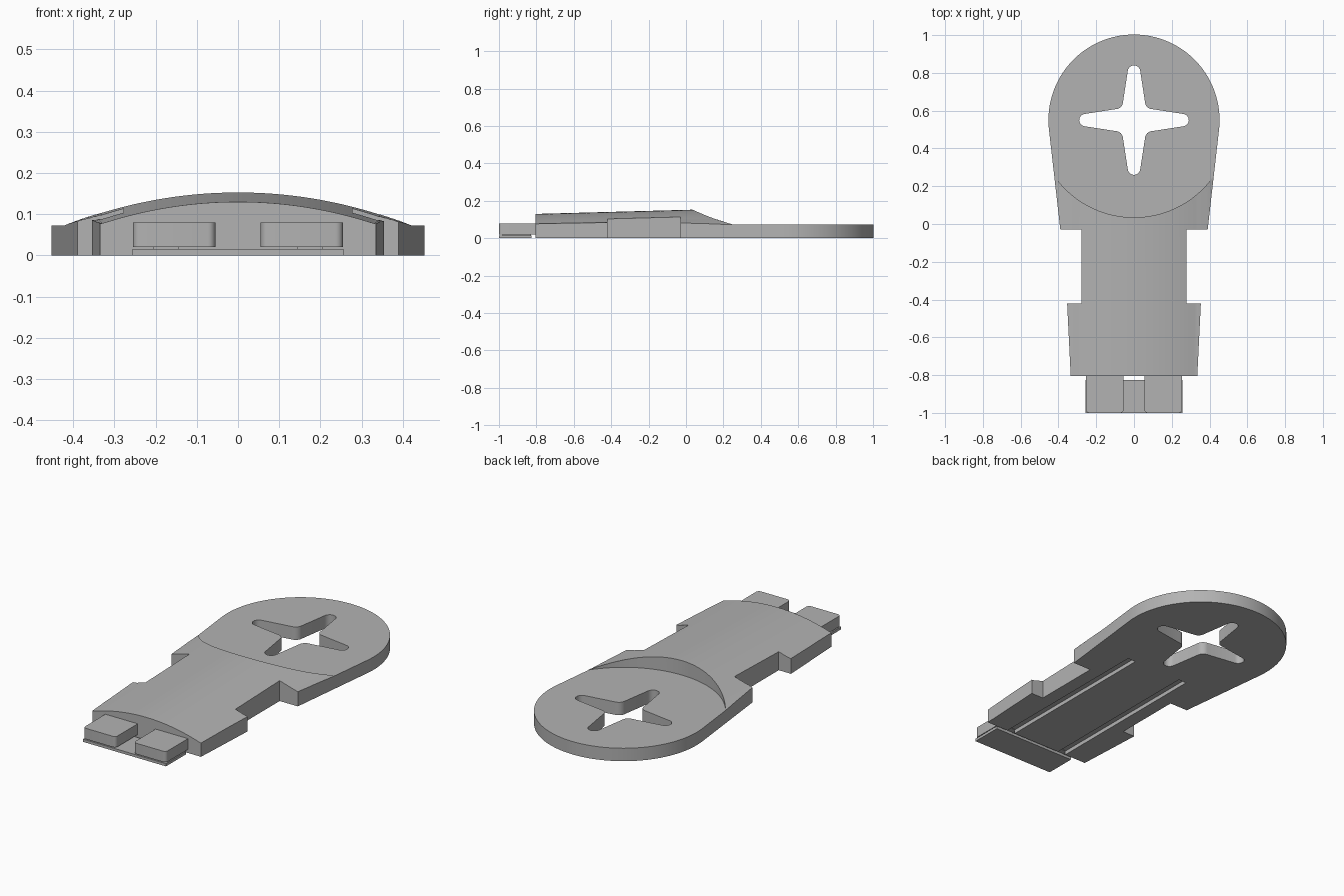
import bpy, bmesh
from math import sin, cos, radians, sqrt

if "Cube" in bpy.data.objects:
    bpy.data.objects.remove(bpy.data.objects["Cube"])

grey = bpy.data.materials.new("plain grey")
grey.use_nodes = True
colour = (0.45, 0.45, 0.45, 1)
grey.diffuse_color = colour
grey.node_tree.nodes["Principled BSDF"].inputs["Base Color"].default_value = colour

HEAD_Y, HEAD_R, HEAD_Z = 0.55, 0.453, 0.072


def arc(cx, cy, r, a0, a1, n):
    steps = [radians(a0 + (a1 - a0) * i / n) for i in range(n + 1)]
    return [(cx + r * cos(a), cy + r * sin(a)) for a in steps]


def finish(bm, name):
    bmesh.ops.recalc_face_normals(bm, faces=bm.faces)
    mesh = bpy.data.meshes.new(name)
    bm.to_mesh(mesh)
    bm.free()
    mesh.materials.append(grey)
    ob = bpy.data.objects.new(name, mesh)
    bpy.context.collection.objects.link(ob)
    return ob


def prism(name, outline, z0, z1):
    """Extrude a plan outline between two heights."""
    bm = bmesh.new()
    face = bm.faces.new([bm.verts.new((x, y, z0)) for x, y in outline])
    top = bmesh.ops.extrude_face_region(bm, geom=[face])["geom"]
    for v in top:
        if isinstance(v, bmesh.types.BMVert):
            v.co.z = z1
    return finish(bm, name)


def box(name, x0, x1, y0, y1, z0, z1):
    return prism(name, [(x0, y0), (x1, y0), (x1, y1), (x0, y1)], z0, z1)


def cut(target, cutter):
    mod = target.modifiers.new("cut", "BOOLEAN")
    mod.operation = "DIFFERENCE"
    mod.solver = "EXACT"
    mod.object = cutter
    bpy.context.view_layer.objects.active = target
    bpy.ops.object.modifier_apply(modifier=mod.name)
    bpy.data.objects.remove(cutter)


# Body: round head tapering into a notched shank
side = [(0.335, -0.805), (0.354, -0.42), (0.278, -0.42), (0.278, -0.03), (0.39, -0.03)]
outline = side + arc(0, HEAD_Y, HEAD_R, -6, 186, 96) + [(-x, y) for x, y in reversed(side)]
body = prism("body", outline, 0, 0.2)

# Arched top that rises slightly towards the head
bm = bmesh.new()
rings = []
for y in (-1, 0.3):
    crown = 0.13 + (y + 0.8) * 0.027
    xs = [-0.6 + 1.2 * i / 80 for i in range(81)]
    ring = [(x, max(HEAD_Z + 0.0005, crown - 1.06 + sqrt(1.06 ** 2 - x * x))) for x in xs]
    ring += [(0.6, 0.4), (-0.6, 0.4)]
    rings.append([bm.verts.new((x, y, z)) for x, z in ring])
count = len(rings[0])
for i in range(count):
    j = (i + 1) % count
    bm.faces.new((rings[0][i], rings[0][j], rings[1][j], rings[1][i]))
for ring in rings:
    bm.faces.new(ring)
cut(body, finish(bm, "arch_cutter"))

# Flat circular recess over the head
cut(body, prism("recess_cutter", arc(0, HEAD_Y, 0.515, 0, 357, 119), HEAD_Z, 0.5))

# Four-armed hole with rounded tips and inner corners
arm = arc(0.257, 0, 0.033, -80, 80, 12) + arc(0.098, 0.098, 0.04, 270, 180, 8)
cross = []
for k in range(4):
    c, s = cos(radians(90 * k)), sin(radians(90 * k))
    cross += [(x * c - y * s, HEAD_Y + x * s + y * c) for x, y in arm]
cut(body, prism("cross_cutter", cross, -0.1, 0.3))

# Underside grooves
for s in (-1, 1):
    cut(body, box("groove_cutter", s * 0.175 - 0.025, s * 0.175 + 0.025, -0.9, 0.19, -0.1, 0.022))

# Front tabs, their thin foot plate and the short posts between them
parts = [body, box("foot_plate", -0.256, 0.256, -1, -0.825, 0, 0.015)]
for s, label in ((1, "left"), (-1, "right")):
    tab = box(label + "_tab", s * 0.155 - 0.1, s * 0.155 + 0.1, -1, -0.8, 0.02, 0.08)
    bm = bmesh.new()
    bm.from_mesh(tab.data)
    corners = [e for e in bm.edges if abs(e.verts[0].co.z - e.verts[1].co.z) > 0.01
               and e.verts[0].co.y < -0.9]
    bmesh.ops.bevel(bm, geom=corners, offset=0.018, segments=5, profile=0.5, affect="EDGES")
    bm.to_mesh(tab.data)
    bm.free()
    post = box(label + "_post", s * 0.175 - 0.03, s * 0.175 + 0.03, -0.98, -0.83, 0.014, 0.021)
    parts += [tab, post]

# Smooth curved walls, keep edges crisp
bpy.ops.object.select_all(action="DESELECT")
for ob in parts:
    ob.select_set(True)
bpy.context.view_layer.objects.active = body
bpy.ops.object.shade_smooth_by_angle(angle=radians(25))
